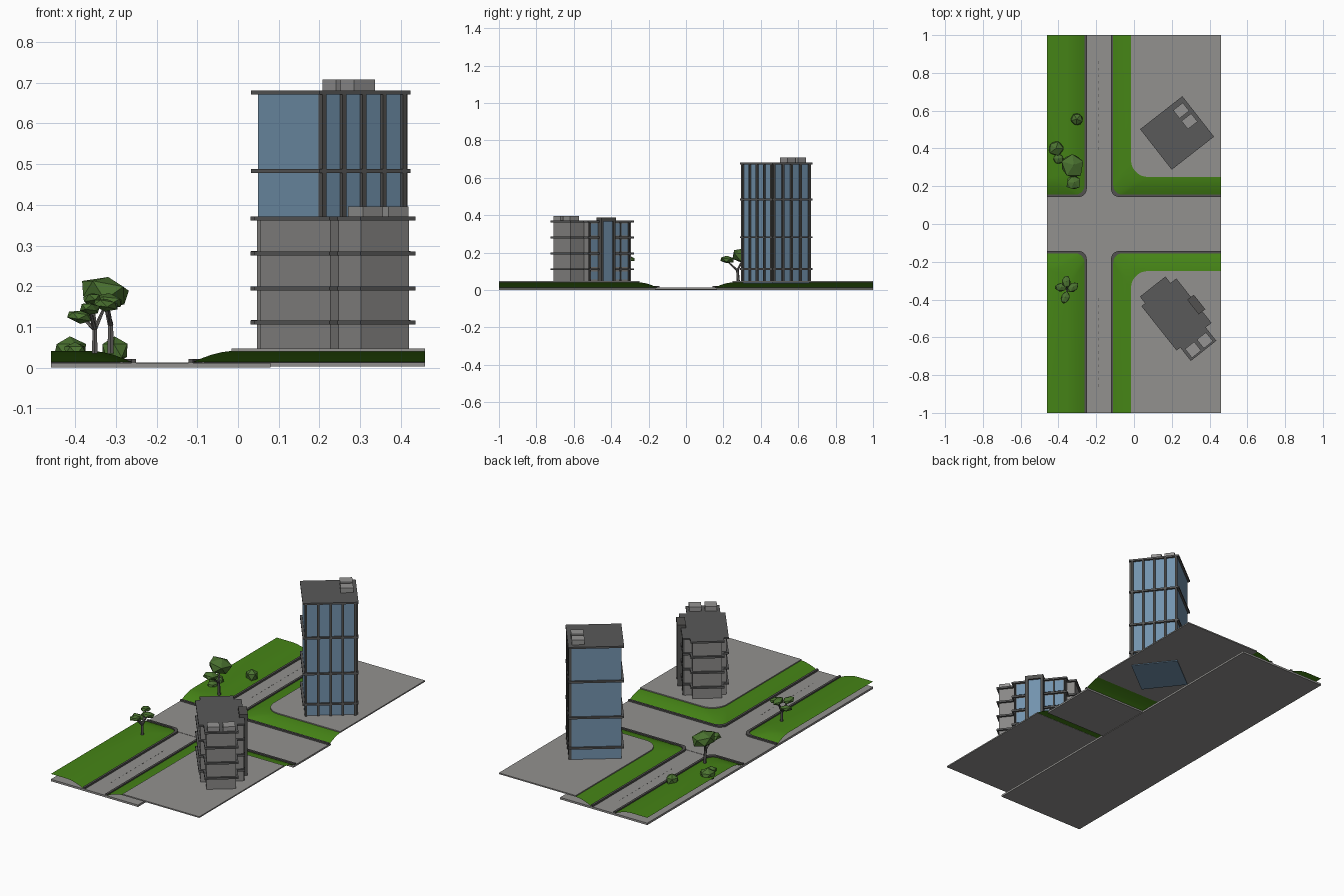
import bpy, bmesh, math, random
from mathutils import Matrix, Vector

if "Cube" in bpy.data.objects:
    bpy.data.objects.remove(bpy.data.objects["Cube"])

random.seed(4)


def material(name, r, g, b):
    m = bpy.data.materials.new(name)
    m.diffuse_color = (r, g, b, 1)
    m.use_nodes = True
    m.node_tree.nodes["Principled BSDF"].inputs["Base Color"].default_value = m.diffuse_color
    return m


ROAD = material("road_grey", .29, .285, .275)
WALL = material("wall_grey", .25, .245, .24)
DARK = material("slab_dark_grey", .10, .10, .10)
FRAME = material("frame_grey", .085, .083, .08)
UNIT = material("roof_unit_grey", .30, .295, .29)
GLASS = material("glass_blue", .17, .29, .42)
GRASS = material("grass_green", .06, .23, .008)
LEAF = material("leaf_green", .07, .17, .03)
BARK = material("bark_grey", .13, .125, .12)


def finish(name, bm, mat, frame=None, smooth=False, up=False):
    bmesh.ops.recalc_face_normals(bm, faces=bm.faces)
    if up and sum(f.normal.z * f.calc_area() for f in bm.faces) < 0:
        bmesh.ops.reverse_faces(bm, faces=bm.faces)
    for f in bm.faces:
        f.smooth = smooth
    me = bpy.data.meshes.new(name)
    bm.to_mesh(me)
    bm.free()
    me.materials.append(mat)
    ob = bpy.data.objects.new(name, me)
    bpy.context.collection.objects.link(ob)
    if frame:
        ob.matrix_world = frame
    return ob


def prisms(name, mat, parts, frame=None):
    """One object of extruded outlines: (points, z0, z1)."""
    bm = bmesh.new()
    for pts, z0, z1 in parts:
        lo = [bm.verts.new((x, y, z0)) for x, y in pts]
        hi = [bm.verts.new((x, y, z1)) for x, y in pts]
        bm.faces.new(lo[::-1])
        bm.faces.new(hi)
        n = len(pts)
        for i in range(n):
            j = (i + 1) % n
            bm.faces.new((lo[i], lo[j], hi[j], hi[i]))
    return finish(name, bm, mat, frame)


def rect(x0, x1, y0, y1):
    return [(x0, y0), (x1, y0), (x1, y1), (x0, y1)]


def block(cx, cy, w, d):
    return rect(cx - w / 2, cx + w / 2, cy - d / 2, cy + d / 2)


# ---------- roads ----------
prisms("street", ROAD, [(rect(-.46, .08, -1, 1), 0, .011)])
prisms("cross_street", ROAD, [(rect(-.46, .46, -.165, .165), .003, .0125)])
prisms("lane_dashes", FRAME, [(block(-.187, s * (.4 + .035 * i), .003, .014), .0105, .0116)
                              for s in (-1, 1) for i in range(14)])


# ---------- lawns, curbs and plazas at the four corners ----------
def corner_path(cx, xend, sx, sy, d, r):
    pts = [(cx + sx * d, sy)]
    mx, my = cx + sx * (d + r), .155 + d + r
    for i in range(9):
        a = math.pi / 2 * i / 8
        pts.append((mx - sx * r * math.cos(a), sy * (my - r * math.sin(a))))
    return pts + [(xend, sy * (.155 + d))]


def sweep(name, mat, corner, profile, fill=False, closed=False, smooth=False):
    bm = bmesh.new()
    rings = [[bm.verts.new((x, y, z)) for x, y in corner_path(*corner, d, .05 + .5 * d)]
             for d, z in profile]
    pairs = list(zip(rings, rings[1:])) + ([(rings[-1], rings[0])] if closed else [])
    for a, b in pairs:
        for i in range(len(a) - 1):
            bm.faces.new((a[i], a[i + 1], b[i + 1], b[i]))
    if closed:
        bm.faces.new([r[0] for r in rings])
        bm.faces.new([r[-1] for r in rings])
    if fill:
        tip = bm.verts.new((corner[1], corner[3], profile[-1][1]))
        bm.faces.new(rings[-1] + [tip])
    return finish(name, bm, mat, smooth=smooth, up=not closed)


CURB = [(-.012, .008), (-.012, .021), (0, .021), (0, .008)]
SLOPE = [(0, .014), (.018, .022), (.045, .032), (.07, .038), (.092, .041)]
for sy, side in ((1, "back"), (-1, "front")):
    east, west = (-.11, .46, 1, sy), (-.262, -.46, -1, sy)
    sweep(side + "_right_curb", FRAME, east, CURB, closed=True)
    sweep(side + "_left_curb", FRAME, west, CURB, closed=True)
    sweep(side + "_right_lawn", GRASS, east, SLOPE + [(.1, .0415)], smooth=True)
    sweep(side + "_left_lawn", GRASS, west, SLOPE, fill=True, smooth=True)
    pad = corner_path(*east, .094, .09) + [(.46, sy)]
    prisms(side + "_plaza", ROAD, [(pad, .040, .047)])

# ---------- glass tower ----------
T = Matrix.Translation((.228, .482, 0)) @ Matrix.Rotation(math.radians(38), 4, 'Z')
prisms("tower_glass", GLASS, [(block(0, 0, .26, .25), .036, .675)], T)
prisms("tower_slabs", DARK, [(block(0, 0, .284, .272), z - .005, z + .005)
                             for z in (.112, .282, .483, .676)], T)
steps = [-2, -1, 0, 1, 2]
prisms("tower_mullions", FRAME,
       [(block(i * .0625, -.127, .012, .016), .045, .675) for i in steps] +
       [(block(.132, i * .06, .016, .012), .045, .675) for i in steps], T)
prisms("tower_roof_units", UNIT, [(block(.09, v, .065, .055), .68, .708) for v in (.008, .08)], T)

# ---------- low apartment block ----------
B = Matrix.Translation((.2335, -.5015, 0)) @ Matrix.Rotation(math.radians(-51.6), 4, 'Z')


def cross(e):
    """Long narrow block with a wider middle, grown by e."""
    l, w, p0, p1, q0, q1 = .206 + e, .075 + e, -.162 - e, .116 + e, -.1 - e, .114 + e
    return [(-l, -w), (p0, -w), (p0, q0), (p1, q0), (p1, -w), (l, -w),
            (l, w), (p1, w), (p1, q1), (p0, q1), (p0, w), (-l, w)]


prisms("block_walls", WALL, [(cross(0), .042, .366)], B)
prisms("block_slabs", DARK, [(cross(.011), z - .005, z + .005) for z in (.111, .195, .281, .366)], B)
# windows either side of the stair bay on each floor
floors = ((.055, .1), (.122, .184), (.206, .27), (.292, .355))
prisms("block_windows", GLASS, [(block(p, .114, .048, .008), z0, z1)
                                for p in (-.128, -.073, .079) for z0, z1 in floors], B)
prisms("window_posts", FRAME, [(block(p, .117, .007, .012), .045, .362)
                               for p in (-.157, -.1, .109)], B)
prisms("bay_frame", FRAME, [(block(-.04, .125, .016, .034), .045, .388),
                            (block(.042, .125, .016, .034), .045, .388),
                            (block(.001, .122, .098, .044), .366, .388)], B)
prisms("bay_glass", GLASS, [(block(.001, .122, .07, .022), .045, .368)], B)
prisms("block_roof_units", UNIT, [(block(.178, q, .06, .062), .37, .396) for q in (-.04, .04)], B)


# ---------- trees and bushes ----------
def clump(name, loc, size, turn=0, tilt=0, jitter=.12, sub=1):
    bm = bmesh.new()
    bmesh.ops.create_icosphere(bm, subdivisions=sub, radius=1)
    for v in bm.verts:
        v.co *= 1 + random.uniform(-jitter, jitter)
    m = (Matrix.Translation(loc) @ Matrix.Rotation(math.radians(turn), 4, 'Z') @
         Matrix.Rotation(math.radians(tilt), 4, 'Y') @ Matrix.Diagonal((*size, 1)))
    bm.transform(m)
    return finish(name, bm, LEAF)


def limb(name, a, b, r0, r1):
    a, b = Vector(a), Vector(b)
    bm = bmesh.new()
    bmesh.ops.create_cone(bm, cap_ends=True, segments=6, radius1=r0, radius2=r1, depth=(b - a).length)
    bm.transform(Matrix.Translation((a + b) / 2) @ (b - a).to_track_quat('Z', 'Y').to_matrix().to_4x4())
    return finish(name, bm, BARK)


# back tree
limb("back_trunk", (-.313, .28, .035), (-.313, .275, .11), .009, .007)
limb("back_branch_a", (-.313, .275, .105), (-.328, .305, .165), .007, .004)
limb("back_branch_b", (-.313, .275, .105), (-.32, .22, .155), .006, .003)
clump("back_crown", (-.327, .31, .182), (.066, .07, .044), 20, 12)
clump("back_small_crown", (-.32, .218, .162), (.042, .04, .02), 30, 8)

# front tree
limb("front_trunk", (-.352, -.345, .035), (-.352, -.345, .1), .008, .006)
for i, (x, y, z, turn) in enumerate(((-.385, -.335, .125, 10), (-.325, -.335, .155, 35),
                                     (-.365, -.39, .145, 75), (-.357, -.305, .168, 100))):
    limb("front_branch_%d" % i, (-.352, -.345, .095), (x, y, z), .006, .003)
    clump("front_leaves_%d" % i, (x, y, z), (.037, .025, .016), turn, 10)

# bushes
for i, (x, y, r, h) in enumerate(((-.413, .4, .043, .034), (-.4, .345, .03, .022), (-.303, .555, .036, .036))):
    clump("bush_%d" % i, (x, y, .042), (r, r, h), i * 25, 0, .05)
